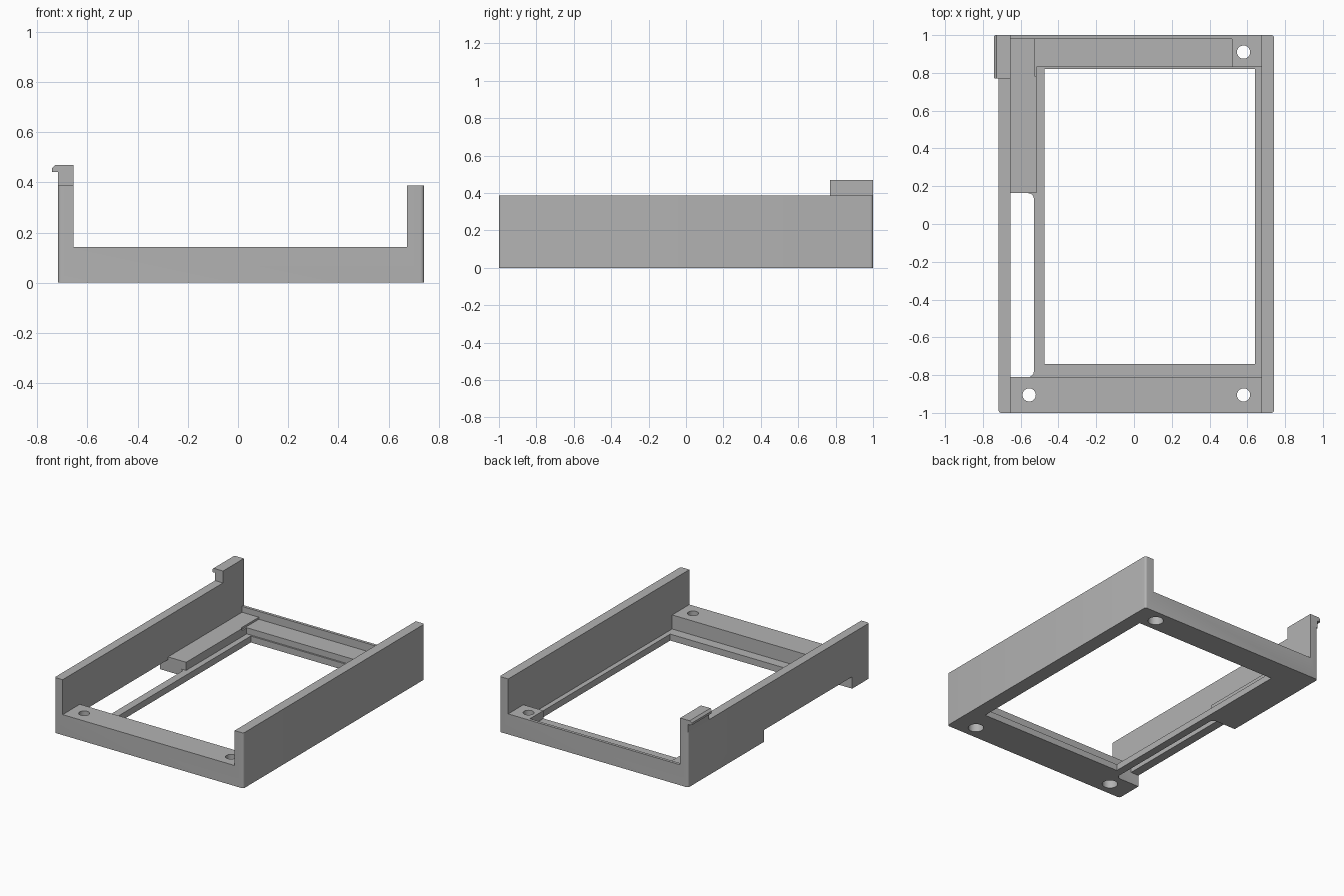
import bpy, bmesh
from mathutils import Vector

cube = bpy.data.objects.get("Cube")
if cube:
    bpy.data.objects.remove(cube, do_unlink=True)

grey = bpy.data.materials.new("plain_grey")
grey.use_nodes = True
GREY = (0.45, 0.45, 0.45, 1)
grey.diffuse_color = GREY
grey.node_tree.nodes["Principled BSDF"].inputs["Base Color"].default_value = GREY


def extrude(name, outline, vec, round_edge=None, radius=0.015):
    """Prism from a closed outline; rounds vertical edges picked by a rule."""
    bm = bmesh.new()
    face = bm.faces.new([bm.verts.new(p) for p in outline])
    ext = bmesh.ops.extrude_face_region(bm, geom=[face])
    moved = [g for g in ext["geom"] if isinstance(g, bmesh.types.BMVert)]
    bmesh.ops.translate(bm, verts=moved, vec=Vector(vec))
    bmesh.ops.recalc_face_normals(bm, faces=bm.faces)
    if round_edge:
        picked = []
        for e in bm.edges:
            a, b = (v.co for v in e.verts)
            if (a - b).xy.length < 1e-5 and round_edge(a):
                picked.append(e)
        bmesh.ops.bevel(bm, geom=picked, offset=radius, segments=5,
                        profile=0.5, affect='EDGES', clamp_overlap=True)
    mesh = bpy.data.meshes.new(name)
    bm.to_mesh(mesh)
    bm.free()
    obj = bpy.data.objects.new(name, mesh)
    bpy.context.collection.objects.link(obj)
    mesh.materials.append(grey)
    return obj


def box(name, x0, x1, y0, y1, z0, z1, **kw):
    outline = [(x0, y0, z0), (x1, y0, z0), (x1, y1, z0), (x0, y1, z0)]
    return extrude(name, outline, (0, 0, z1 - z0), **kw)


def cylinder(x, y, r, z0, z1):
    bpy.ops.mesh.primitive_cylinder_add(vertices=32, radius=r, depth=z1 - z0,
                                        location=(x, y, (z0 + z1) / 2))
    return bpy.context.object


def activate(obj):
    bpy.ops.object.select_all(action='DESELECT')
    obj.select_set(True)
    bpy.context.view_layer.objects.active = obj


def cut(obj, cutter):
    activate(obj)
    mod = obj.modifiers.new("cut", 'BOOLEAN')
    mod.operation, mod.solver, mod.object = 'DIFFERENCE', 'EXACT', cutter
    bpy.ops.object.modifier_apply(modifier=mod.name)
    bpy.data.objects.remove(cutter, do_unlink=True)


# Main dimensions
OUT_L, OUT_R = -0.717, 0.742      # outer wall faces
IN_L, IN_R = -0.655, 0.674        # inner wall faces
WALL, BAR, LIP = 0.387, 0.143, 0.045
FRONT, STEP, REAR, BACK = -0.81, 0.163, 0.832, 0.98
LEDGE, SLOT = -0.515, -0.53

# Tray: solid block with rounded upright corners, then carved out
tray = box("tray_frame", OUT_L, OUT_R, -1, 1, 0, WALL, round_edge=lambda p: True)
cut(tray, box("channel", IN_L, IN_R, -1.1, 1.1, BAR, 1))

# Recess down to the thin lip, then the window through it
cut(tray, box("recess", LEDGE, IN_R, FRONT, REAR, LIP, 0.3))
cut(tray, box("side_recess", IN_L, LEDGE + 0.05, FRONT, STEP, LIP, 0.3))
cut(tray, box("window", -0.475, 0.64, -0.74, 0.82, -0.1, 0.3))

# Shallow ledges along the side and the back
cut(tray, box("side_ledge", IN_L, LEDGE, STEP - 0.05, BACK, 0.102, 0.3))
cut(tray, box("back_ledge", LEDGE - 0.01, 0.52, REAR - 0.05, BACK, 0.088, 0.3))

# Slot under the side wall, with rounded inner corners
cut(tray, box("slot", -0.9, SLOT, FRONT, STEP, -0.1, 0.083,
              round_edge=lambda p: p.x > -0.6, radius=0.03))

# Counterbored screw holes
for x, y in ((-0.555, -0.905), (0.58, -0.905), (0.58, 0.91)):
    cut(tray, cylinder(x, y, 0.035, -0.1, 0.3))
    cut(tray, cylinder(x, y, 0.05, -0.1, 0.085))

# Hooked tab above the rear end of the side wall
profile = [(IN_L, WALL), (IN_L, 0.47), (-0.728, 0.47), (-0.742, 0.456),
           (-0.742, 0.441), (OUT_L, 0.441), (OUT_L, WALL)]
hook = extrude("hook_tab", [(x, 0.77, z) for x, z in profile], (0, 0.23, 0),
               round_edge=lambda p: p.x < -0.74, radius=0.01)

for obj in (tray, hook):
    activate(obj)
    bpy.ops.object.shade_smooth_by_angle(angle=0.6)
